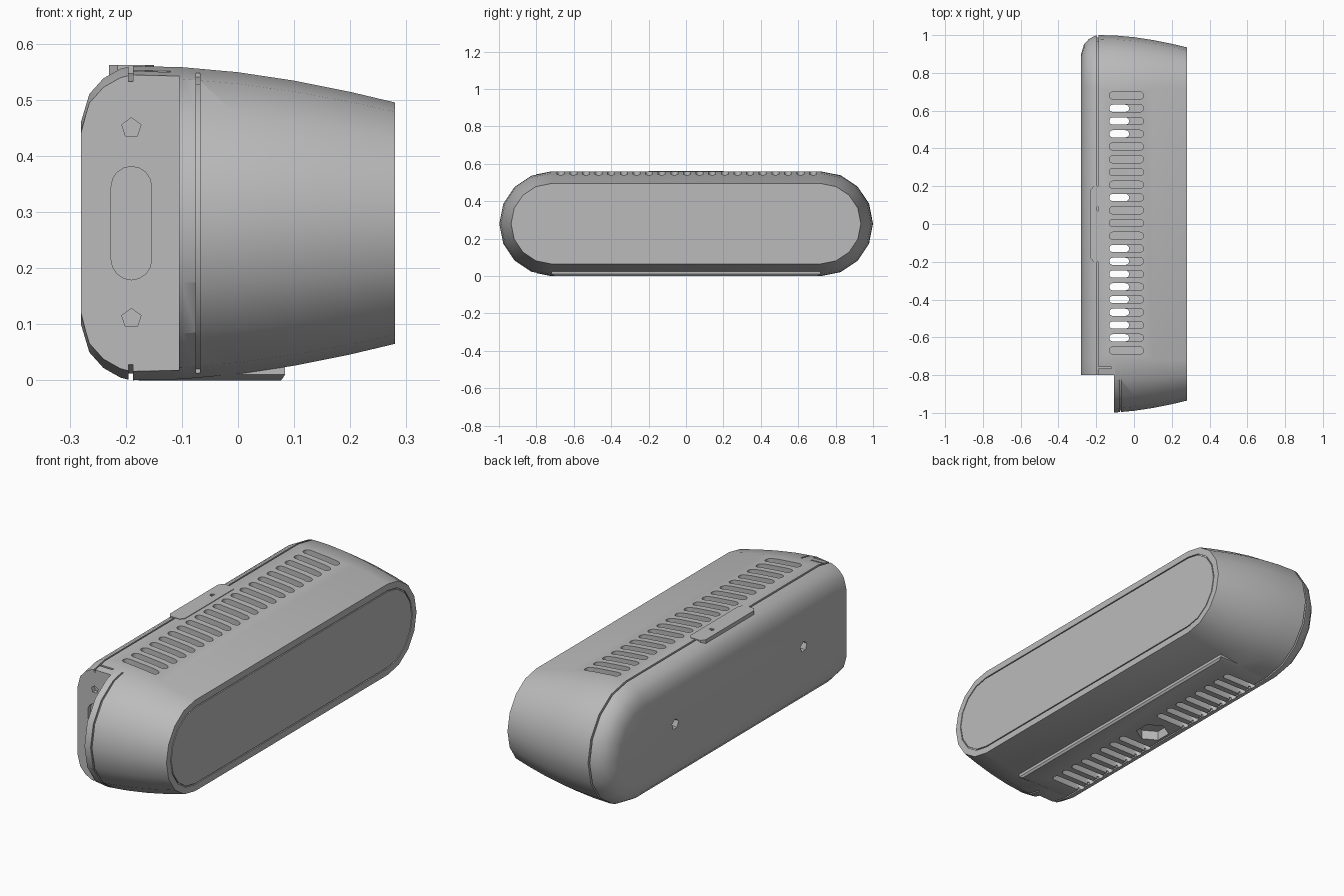
import bpy, bmesh
from math import pi, cos, sin, radians
from mathutils import Matrix, Vector

cube = bpy.data.objects.get("Cube")
if cube:
    bpy.data.objects.remove(cube)

grey = bpy.data.materials.new("light grey plastic")
grey.use_nodes = True
colour = (0.5, 0.5, 0.5, 1)
grey.diffuse_color = colour
grey.node_tree.nodes["Principled BSDF"].inputs["Base Color"].default_value = colour

MID = 0.28          # height of the long axis
ALONG_X = Matrix(((0, 0, 1, 0), (1, 0, 0, 0), (0, 1, 0, 0), (0, 0, 0, 1)))
ALONG_Y = Matrix(((1, 0, 0, 0), (0, 0, 1, 0), (0, 1, 0, 0), (0, 0, 0, 1)))


def capsule(half, r, n):
    """Outline with straight sides along the first axis and round ends."""
    right = [(half + r * sin(pi * i / n), -r * cos(pi * i / n)) for i in range(n + 1)]
    return right + [(-u, -v) for u, v in right]


def ngon(r, n):
    return [(r * sin(2 * pi * i / n), r * cos(2 * pi * i / n)) for i in range(n)]


def loft(bm, rings, closed=False):
    """Skin a list of equal point rings, capped or joined end to end."""
    rings = [[bm.verts.new(p) for p in ring] for ring in rings]
    pairs = list(zip(rings, rings[1:])) + ([(rings[-1], rings[0])] if closed else [])
    for a, b in pairs:
        for i in range(len(a)):
            j = (i + 1) % len(a)
            bm.faces.new((a[i], a[j], b[j], b[i]))
    if not closed:
        bm.faces.new(rings[0])
        bm.faces.new(rings[-1])


def prism(bm, outline, lo, hi, at=(0, 0), axis=Matrix()):
    loft(bm, [[axis @ Vector((u + at[0], v + at[1], w)) for u, v in outline]
              for w in (lo, hi)])


def box(bm, x, y, z):
    prism(bm, [(x[0], y[0]), (x[1], y[0]), (x[1], y[1]), (x[0], y[1])], *z)


def shell_rings(profile):
    return [[(x, u, v + MID) for u, v in capsule(0.72, r, 8)] for x, r in profile]


def make(name, bm):
    bmesh.ops.recalc_face_normals(bm, faces=bm.faces)
    mesh = bpy.data.meshes.new(name)
    bm.to_mesh(mesh)
    bm.free()
    obj = bpy.data.objects.new(name, mesh)
    bpy.context.collection.objects.link(obj)
    mesh.materials.append(grey)
    return obj


def activate(obj):
    bpy.ops.object.select_all(action='DESELECT')
    obj.select_set(True)
    bpy.context.view_layer.objects.active = obj


def combine(obj, bm, operation='DIFFERENCE'):
    other = make("cutter", bm)
    other.hide_render = True
    mod = obj.modifiers.new("combine", 'BOOLEAN')
    mod.object, mod.operation, mod.solver = other, operation, 'EXACT'
    activate(obj)
    bpy.ops.object.modifier_apply(modifier=mod.name)
    bpy.data.objects.remove(other)


def smooth(obj, angle=30):
    activate(obj)
    bpy.ops.object.shade_smooth_by_angle(angle=radians(angle))


# Housing: rounded back, seam groove, tapering body, grooved front panel
profile = [(-0.28, 0.18), (-0.265, 0.23), (-0.24, 0.258), (-0.21, 0.275),
           (-0.195, 0.279), (-0.195, 0.268), (-0.187, 0.268), (-0.187, 0.28),
           (-0.1, 0.278), (0, 0.269), (0.1, 0.254), (0.2, 0.234), (0.28, 0.215),
           (0.28, 0.184), (0.274, 0.184), (0.274, 0.179), (0.28, 0.179)]
bm = bmesh.new()
loft(bm, shell_rings(profile))
housing = make("housing", bm)

# Flat foot under the housing
bm = bmesh.new()
loft(bm, [[(x0 + u, v, z) for u, v in ((-h, -w), (h, -w), (h, w), (-h, w))]
          for x0, h, w, z in ((-0.05, 0.127, 0.70, 0), (-0.05, 0.134, 0.72, 0.01),
                              (-0.05, 0.134, 0.72, 0.04))])
combine(housing, bm, 'UNION')

# Hollow inside
bm = bmesh.new()
box(bm, (-0.23, 0.2), (-0.74, 0.74), (0.06, 0.5))
combine(housing, bm)

# Cable corner left open at one end
bm = bmesh.new()
box(bm, (-0.4, -0.105), (-1.2, -0.8), (-0.2, 0.8))
combine(housing, bm)

# Seam groove round the open end
bm = bmesh.new()
loft(bm, shell_rings([(-0.075, 0.268), (-0.075, 0.32), (-0.068, 0.32), (-0.068, 0.268)]), True)
bmesh.ops.bisect_plane(bm, geom=bm.verts[:] + bm.edges[:] + bm.faces[:],
                       plane_co=(0, -0.76, 0), plane_no=(0, 1, 0), clear_outer=True)
bmesh.ops.holes_fill(bm, edges=[e for e in bm.edges if e.is_boundary])
combine(housing, bm)

# Vent slots above and below, mounting socket, screw holes, end sockets
bm = bmesh.new()
pitch = 1.35 / 20
for i in range(21):
    y = -0.67 + i * pitch
    prism(bm, capsule(0.072, 0.019, 8), 0.45, 0.7, (-0.04, y))
    if 0.11 < abs(y) < 0.65:
        prism(bm, capsule(0.07, 0.019, 8), -0.1, 0.1, (-0.115, y))
prism(bm, ngon(0.075, 6), -0.1, 0.045, (-0.11, 0))
for y in (-0.48, 0.48):
    prism(bm, ngon(0.025, 5), -0.4, -0.25, (y, 0.29), ALONG_X)
for z in (0.11, 0.45):
    prism(bm, ngon(0.018, 5), -0.9, -0.78, (-0.19, z), ALONG_Y)
upright = [(v, u) for u, v in capsule(0.065, 0.036, 8)]
prism(bm, upright, -0.9, -0.78, (-0.19, MID), ALONG_Y)
combine(housing, bm)

# Short seam step on top beside the open corner
bm = bmesh.new()
box(bm, (-0.187, -0.12), (-0.766, -0.758), (0.54, 0.6))
combine(housing, bm)
smooth(housing)

# Latch tab on the top seam
bm = bmesh.new()
prism(bm, [(v, u) for u, v in capsule(0.17, 0.03, 8)], 0.525, 0.562, (-0.19, 0))
prism_outline = [(-0.04, -0.17), (0.04, -0.17), (0.04, 0.17), (-0.04, 0.17)]
bm.free()
bm = bmesh.new()
corners = [(-0.04, -0.18), (-0.025, -0.2), (0.025, -0.2), (0.04, -0.18)]
prism(bm, corners + [(-u, -v) for u, v in corners], 0.525, 0.562, (-0.19, 0))
latch = make("latch_tab", bm)
bm = bmesh.new()
prism(bm, ngon(0.011, 8), 0.54, 0.6, (-0.19, 0.08))
combine(latch, bm)

# Internal battery block
bm = bmesh.new()
box(bm, (-0.2, 0.18), (0.17, 0.44), (0.08, 0.4))
make("inner_block", bm)
